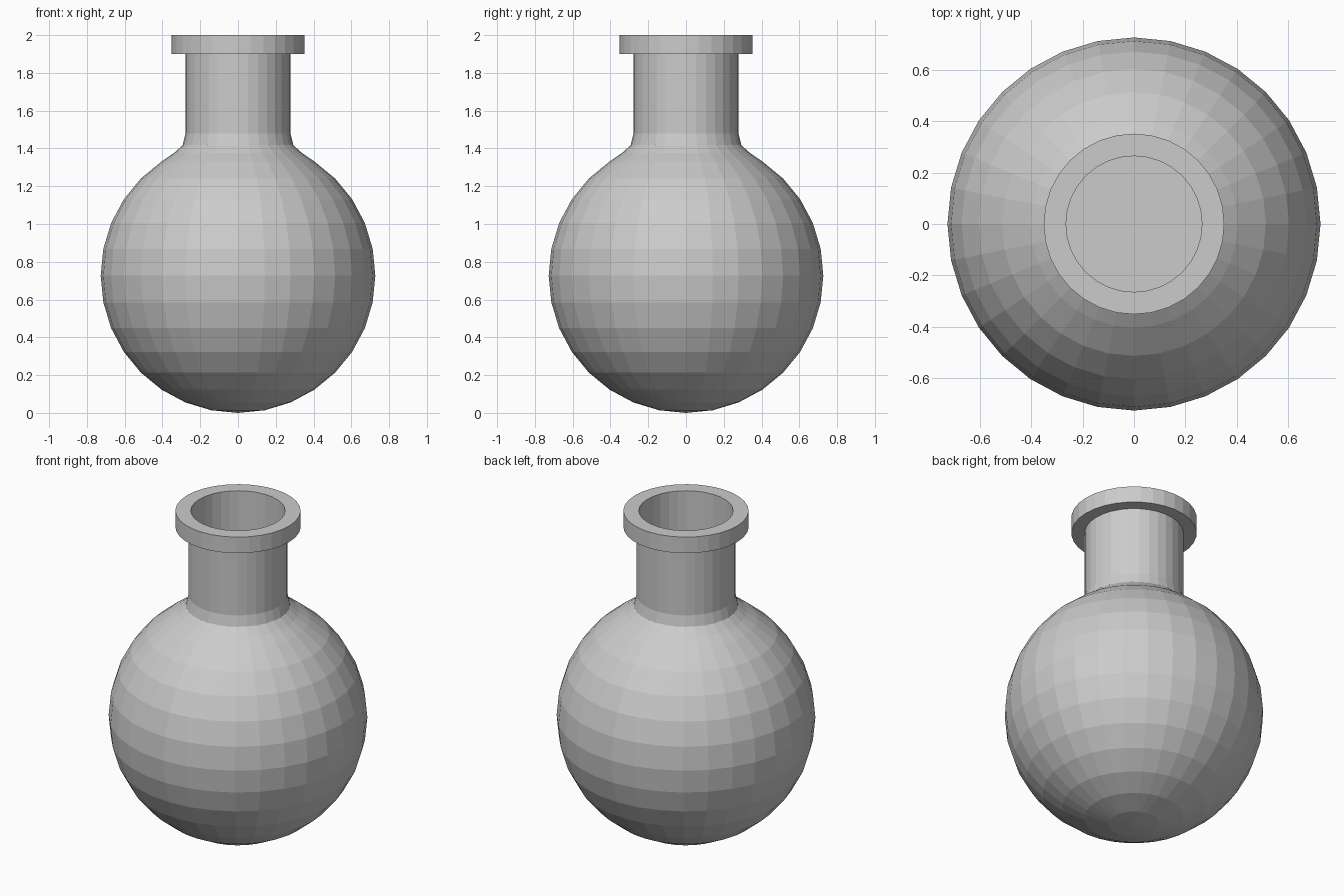
import bpy
import bmesh
import math

if "Cube" in bpy.data.objects:
    bpy.data.objects.remove(bpy.data.objects["Cube"])

SIDES = 32
R = 0.727          # bulb radius, also its centre height

glass = bpy.data.materials.new("plain grey")
glass.diffuse_color = (0.6, 0.6, 0.6, 1)
glass.use_nodes = True
glass.node_tree.nodes["Principled BSDF"].inputs["Base Color"].default_value = glass.diffuse_color


def lathe(name, profile):
    """Spin (radius, height) points around z; zero radius makes a pole."""
    bm = bmesh.new()
    rings = []
    for r, z in profile:
        if r < 1e-6:
            rings.append([bm.verts.new((0, 0, z))] * SIDES)
        else:
            rings.append([bm.verts.new((r * math.cos(a), r * math.sin(a), z))
                          for a in (2 * math.pi * i / SIDES for i in range(SIDES))])
    for low, high in zip(rings, rings[1:]):
        for i in range(SIDES):
            j = (i + 1) % SIDES
            bm.faces.new(dict.fromkeys((low[i], low[j], high[j], high[i])))
    bmesh.ops.recalc_face_normals(bm, faces=bm.faces)
    mesh = bpy.data.meshes.new(name)
    bm.to_mesh(mesh)
    bm.free()
    mesh.materials.append(glass)
    obj = bpy.data.objects.new(name, mesh)
    bpy.context.collection.objects.link(obj)
    return obj


# Round bulb: sphere rings from the bottom pole up to the shoulder
profile = []
for k in range(-8, 6):
    a = math.radians(11.25 * k)
    profile.append((R * math.cos(a), R + R * math.sin(a)))

# Rounded shoulder, straight neck, lip, and the mouth with its flat floor
profile += [(0.34, 1.375), (0.293, 1.417), (0.278, 1.48),
            (0.278, 1.90), (0.352, 1.90), (0.352, 2.0),
            (0.265, 2.0), (0.265, 1.45), (0, 1.45)]

lathe("flask", profile)
